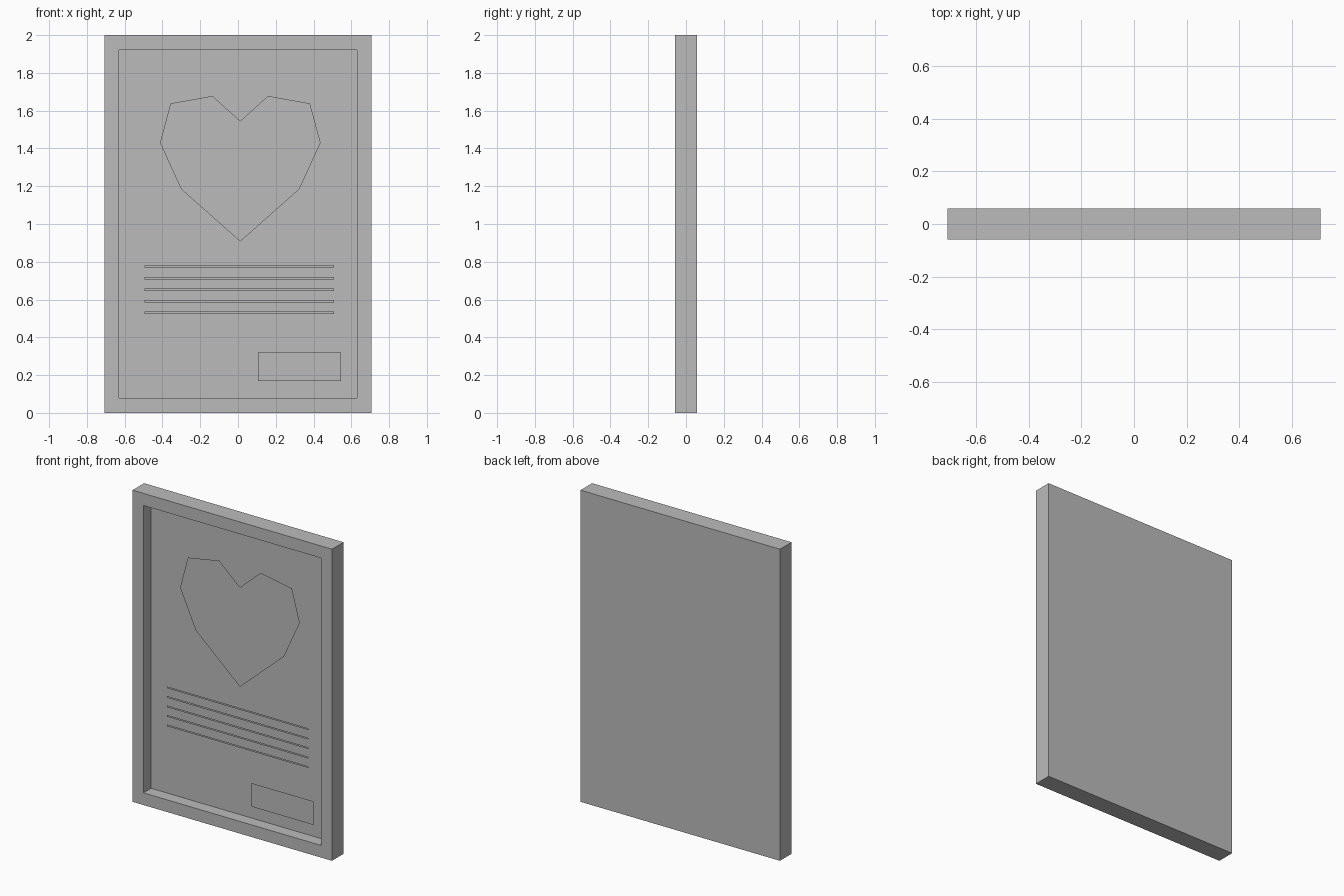
import bpy
import bmesh

cube = bpy.data.objects.get("Cube")
if cube:
    bpy.data.objects.remove(cube, do_unlink=True)

WIDTH, DEPTH, HEIGHT = 1.416, 0.117, 2.0
BORDER, RECESS = 0.078, 0.077
FRONT = -DEPTH / 2

# Single plain grey
grey = bpy.data.materials.new("plain_grey")
grey.use_nodes = True
colour = (0.5, 0.5, 0.5, 1)
grey.diffuse_color = colour
grey.node_tree.nodes["Principled BSDF"].inputs["Base Color"].default_value = colour


def add_object(name, bm):
    mesh = bpy.data.meshes.new(name)
    bm.to_mesh(mesh)
    bm.free()
    mesh.materials.append(grey)
    obj = bpy.data.objects.new(name, mesh)
    bpy.context.collection.objects.link(obj)
    return obj


def sheet(name, outline, depth):
    """Flat front-facing sheet from (x, z) points, set back from the frame front."""
    bm = bmesh.new()
    face = bm.faces.new([bm.verts.new((x, FRONT + depth, z)) for x, z in outline])
    face.normal_update()
    if face.normal.y > 0:
        face.normal_flip()
    return add_object(name, bm)


def rectangle(x0, x1, z0, z1):
    return [(x0, z0), (x1, z0), (x1, z1), (x0, z1)]


# Frame: a box whose front is inset and pushed back
bm = bmesh.new()
bmesh.ops.create_cube(bm, size=1)
for v in bm.verts:
    v.co = (v.co.x * WIDTH, v.co.y * DEPTH, (v.co.z + 0.5) * HEIGHT)
bm.normal_update()
panel = min(bm.faces, key=lambda f: f.normal.y)
bmesh.ops.inset_region(bm, faces=[panel], thickness=BORDER, use_even_offset=True)
inner = list(panel.verts)
# Straight-sided rim: extrude the inset face inwards
new = bmesh.ops.extrude_discrete_faces(bm, faces=[panel])["faces"][0]
bmesh.ops.translate(bm, verts=list(new.verts), vec=(0, RECESS, 0))
add_object("picture_frame", bm)

# Heart: right half mirrored about its own centre line
CENTRE = 0.012
half = [(0.313, 1.185), (0.425, 1.43), (0.369, 1.638), (0.147, 1.678)]
heart = [(0, 0.907)] + half + [(0, 1.545)] + [(-x, z) for x, z in reversed(half)]
sheet("heart", [(x + CENTRE, z) for x, z in heart], 0.061)

# Rows of writing
for i in range(5):
    z = 0.774 - 0.061 * i
    sheet(f"writing_line_{i + 1}", rectangle(-0.494, 0.508, z - 0.0055, z + 0.0055), 0.046)

# Signature box
sheet("signature_box", rectangle(0.106, 0.545, 0.169, 0.32), 0.046)
